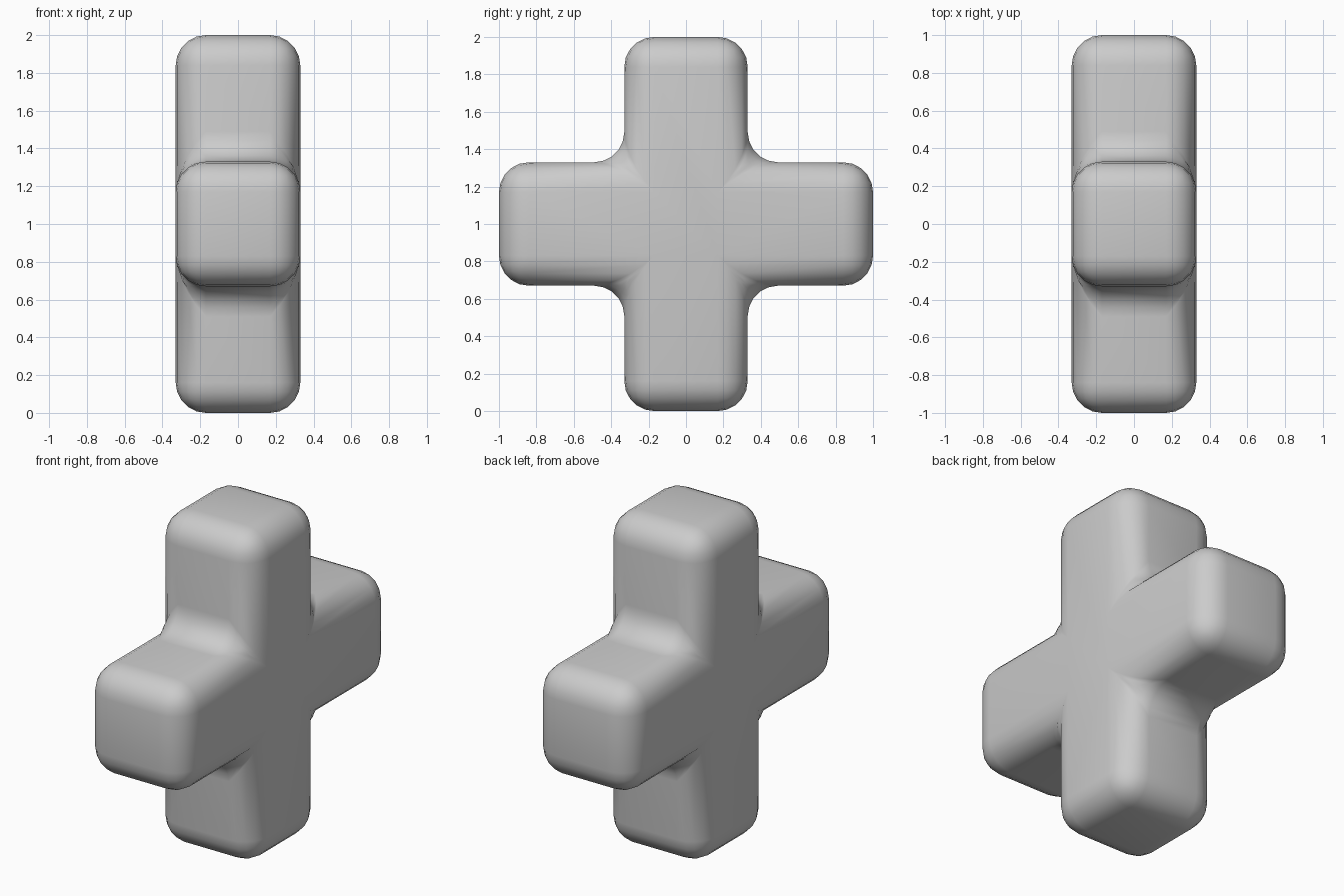
import bpy, bmesh

if "Cube" in bpy.data.objects:
    bpy.data.objects.remove(bpy.data.objects["Cube"])

R, T = 1.0, 0.33  # arm reach and half thickness

# Cross outline in the y-z plane, one quarter repeated by rotation
outline = []
y, z = [(T, T), (R, -T), (R, T)], None
for c, s in ((1, 0), (0, 1), (-1, 0), (0, -1)):
    for py, pz in ((R, -T), (R, T), (T, T)):
        outline.append((py * c - pz * s, py * s + pz * c + 1))

# Extrude the outline along x
bm = bmesh.new()
face = bm.faces.new([bm.verts.new((-T, y, z)) for y, z in outline])
ext = bmesh.ops.extrude_face_region(bm, geom=[face], use_keep_orig=True)
verts = [v for v in ext["geom"] if isinstance(v, bmesh.types.BMVert)]
bmesh.ops.translate(bm, verts=verts, vec=(2 * T, 0, 0))
bmesh.ops.recalc_face_normals(bm, faces=bm.faces)

# Round every edge, convex and concave
bmesh.ops.bevel(bm, geom=bm.edges[:], offset=0.16, segments=5,
                profile=0.5, affect='EDGES', clamp_overlap=True)
mesh = bpy.data.meshes.new("rounded_cross")
bm.to_mesh(mesh)
bm.free()
obj = bpy.data.objects.new("rounded_cross", mesh)
bpy.context.collection.objects.link(obj)
bpy.context.view_layer.objects.active = obj
obj.select_set(True)
bpy.ops.object.shade_smooth_by_angle(angle=1.0)
